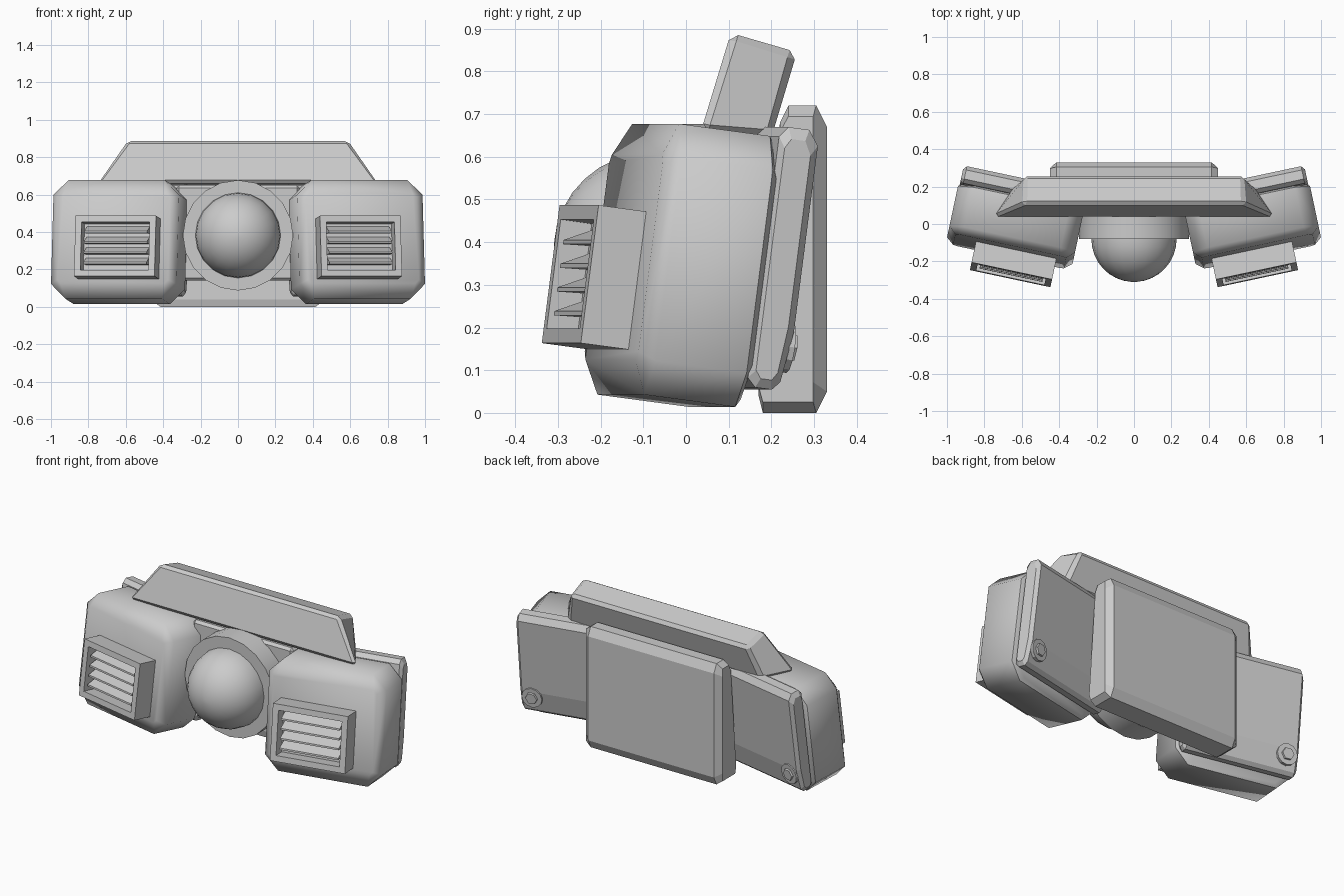
import bpy, bmesh, math
from mathutils import Matrix, Vector

if "Cube" in bpy.data.objects:
    bpy.data.objects.remove(bpy.data.objects["Cube"])

grey = bpy.data.materials.new("light_grey")
grey.use_nodes = True
tone = (0.6, 0.6, 0.6, 1)
grey.diffuse_color = tone
grey.node_tree.nodes["Principled BSDF"].inputs["Base Color"].default_value = tone


def finish(name, bm, matrix=None, smooth=None, bevel=0):
    if bevel:
        bmesh.ops.bevel(bm, geom=bm.edges[:], offset=bevel, segments=1,
                        affect='EDGES', clamp_overlap=True)
    if matrix is not None:
        bm.transform(matrix)
    bmesh.ops.recalc_face_normals(bm, faces=bm.faces[:])
    mesh = bpy.data.meshes.new(name)
    bm.to_mesh(mesh)
    bm.free()
    mesh.materials.append(grey)
    ob = bpy.data.objects.new(name, mesh)
    bpy.context.collection.objects.link(ob)
    if smooth:
        bpy.ops.object.select_all(action='DESELECT')
        ob.select_set(True)
        bpy.context.view_layer.objects.active = ob
        bpy.ops.object.shade_smooth_by_angle(angle=math.radians(smooth))
    return ob


def loft(rings):
    """Skin closed rings of equal length and cap both ends."""
    bm = bmesh.new()
    rows = [[bm.verts.new(p) for p in ring] for ring in rings]
    n = len(rows[0])
    for a, b in zip(rows, rows[1:]):
        for i in range(n):
            j = (i + 1) % n
            bm.faces.new((a[i], a[j], b[j], b[i]))
    bm.faces.new(rows[0])
    bm.faces.new(rows[-1])
    return bm


def box(lo, hi):
    bm = bmesh.new()
    bmesh.ops.create_cube(bm, size=1)
    lo, hi = Vector(lo), Vector(hi)
    bm.transform(Matrix.Translation((lo + hi) / 2) @ Matrix.Diagonal((*(hi - lo), 1)))
    return bm


def octagon(y, hx, hz, c):
    corners = [(hx, hz - c), (hx - c, hz), (c - hx, hz), (-hx, hz - c)]
    return [(x, y, z) for x, z in corners] + [(-x, y, -z) for x, z in corners]


def round_y(y, r, n, cx=0, cz=0):
    return [(cx + r * math.cos(2 * math.pi * i / n), y,
             cz + r * math.sin(2 * math.pi * i / n)) for i in range(n)]


pod_frame = (Matrix.Translation((0.637, -0.015, 0.347))
             @ Matrix.Rotation(math.radians(12), 4, 'Z')
             @ Matrix.Rotation(math.radians(-7.5), 4, 'X'))

for side, s in (("left", 1), ("right", -1)):
    m = Matrix.Diagonal((s, 1, 1, 1)) @ pod_frame

    # chamfered pod shell
    finish(side + "_pod", loft([octagon(-0.135, 0.303, 0.242, 0.02),
                                octagon(-0.1, 0.343, 0.32, 0.08),
                                octagon(0.12, 0.343, 0.32, 0.08),
                                octagon(0.135, 0.325, 0.30, 0.08)]), m, 50)

    # vent housing with a recessed front
    vx, vz = -0.033, -0.055
    bm = box((vx - 0.22, -0.25, vz - 0.163), (vx + 0.22, -0.1, vz + 0.163))
    front = min(bm.faces, key=lambda f: f.calc_center_median().y)
    bmesh.ops.inset_region(bm, faces=[front], thickness=0.048)
    inner = bmesh.ops.inset_region(bm, faces=[front], thickness=0.001)
    for v in front.verts:
        v.co.y += 0.075
    finish(side + "_vent_housing", bm, m)

    # wedge louvres
    for i in range(4):
        z = vz - 0.08 + i * 0.056
        profile = [(-0.24, z - 0.016), (-0.24, z - 0.006), (-0.175, z + 0.026), (-0.175, z - 0.012)]
        rings = [[(x, y, h) for y, h in profile] for x in (vx - 0.172, vx + 0.172)]
        finish(f"{side}_louvre_{i + 1}", loft(rings), m)

    # back cover with a sloped lower panel
    profile = [(0.13, -0.25), (0.15, -0.27), (0.19, -0.27), (0.208, -0.25), (0.225, -0.13),
               (0.225, 0.31), (0.2, 0.345), (0.15, 0.345), (0.13, 0.32)]
    rings = []
    for x, k in ((-0.335, 0.92), (-0.318, 1), (0.318, 1), (0.335, 0.92)):
        rings.append([(x, 0.17 + (y - 0.17) * (k - 0.25 * (k < 1)), h * k) for y, h in profile])
    finish(side + "_back_cover", loft(rings), m)

    # bolt with hexagonal head
    finish(side + "_bolt_washer", loft([round_y(0.18, 0.06, 12, 0.26, -0.165),
                                        round_y(0.232, 0.06, 12, 0.26, -0.165)]), m)
    finish(side + "_bolt_head", loft([round_y(0.22, 0.038, 6, 0.26, -0.165),
                                      round_y(0.243, 0.034, 6, 0.26, -0.165)]), m)

# central back plate
profile = [(0.17, 0.04), (0.18, 0), (0.305, 0), (0.33, 0.05),
           (0.33, 0.67), (0.305, 0.72), (0.24, 0.72), (0.22, 0.68)]
rings = []
for x, k in ((-0.45, 0), (-0.415, 1), (0.415, 1), (0.45, 0)):
    rings.append([(x, y if k else min(y, 0.298), h if k else 0.36 + (h - 0.36) * 0.93)
                  for y, h in profile])
finish("central_back_plate", loft(rings))

# core block joining the pods
finish("core_block", box((-0.33, 0.04, 0.14), (0.33, 0.22, 0.65)), bevel=0.015)

# lens collar and dome
zc = 0.382
finish("lens_collar", loft([round_y(-0.08, 0.295, 20, 0, zc),
                            round_y(0.06, 0.295, 20, 0, zc)]), None, 30)
rings = [round_y(0, 0.228, 20, 0, zc)]
for i in range(9):
    a = math.radians(i * 10.8)
    rings.append(round_y(-0.08 - 0.23 * math.sin(a), 0.228 * math.cos(a), 20, 0, zc))
finish("lens_dome", loft(rings), None, 40)

# leaning top bar, tapered to its upper and rear edges
corners = [(0.76, 0.035, 0.66), (0.59, 0.105, 0.89), (0.585, 0.26, 0.845), (0.64, 0.2, 0.645)]
finish("top_bar", loft([[(s * x, y, z) for x, y, z in corners] for s in (-1, 1)]), bevel=0.018)
